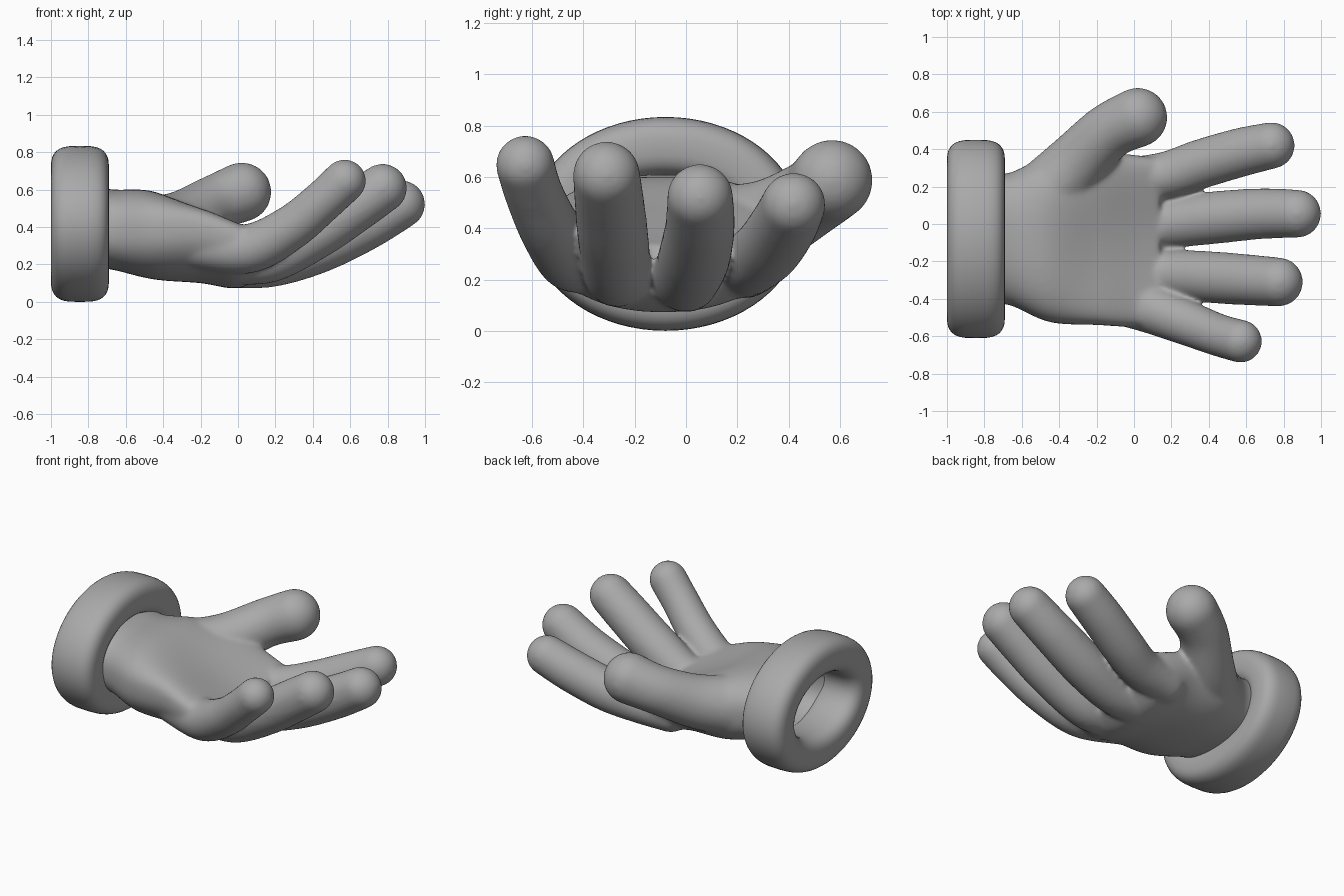
import bpy, bmesh, math
from mathutils import Matrix

if "Cube" in bpy.data.objects:
    bpy.data.objects.remove(bpy.data.objects["Cube"])

grey = bpy.data.materials.new("glove grey")
grey.diffuse_color = (0.4, 0.4, 0.4, 1)
grey.use_nodes = True
grey.node_tree.nodes["Principled BSDF"].inputs["Base Color"].default_value = grey.diffuse_color


def finish(bm, name):
    bmesh.ops.recalc_face_normals(bm, faces=bm.faces)
    me = bpy.data.meshes.new(name)
    bm.to_mesh(me)
    bm.free()
    ob = bpy.data.objects.new(name, me)
    bpy.context.collection.objects.link(ob)
    me.materials.append(grey)
    for p in me.polygons:
        p.use_smooth = True
    return ob


def power(v, e):
    return math.copysign(abs(v) ** e, v)


def spline(keys, t):
    """Catmull-Rom value through equal-length tuples, t from 0 to 1."""
    f = t * (len(keys) - 1)
    i = min(int(f), len(keys) - 2)
    u = f - i
    a, b, c, d = (keys[max(0, min(len(keys) - 1, i + k))] for k in (-1, 0, 1, 2))
    return [q + 0.5 * u * (r - p + u * (2*p - 5*q + 4*r - s + u * (3*(q - r) + s - p)))
            for p, q, r, s in zip(a, b, c, d)]


def skin(bm, rings):
    for r0, r1 in zip(rings, rings[1:]):
        n = len(r0)
        for j in range(n):
            bm.faces.new((r0[j], r0[(j + 1) % n], r1[(j + 1) % n], r1[j]))


# Cuff: rounded profile swept round an ellipse
bm = bmesh.new()
rings = []
for i in range(72):
    a = 2 * math.pi * i / 72
    ring = []
    for j in range(32):
        b = 2 * math.pi * j / 32
        c, s = math.cos(b), math.sin(b)
        x = -0.845 + 0.155 * power(c, 0.6)
        d = 0.115 * power(s, 0.75)
        ring.append(bm.verts.new((x, -0.08 + (0.415 + d) * math.cos(a),
                                  0.417 + (0.302 + d) * math.sin(a))))
    rings.append(ring)
skin(bm, rings + rings[:1])
finish(bm, "cuff")

# Palm: cupped cross-sections (x, centre y, half width, centre z, half height, cup)
bm = bmesh.new()
sections = [(-0.76, -0.08, 0.35, 0.40, 0.215, 0.0),
            (-0.66, -0.08, 0.355, 0.385, 0.215, 0.0),
            (-0.45, -0.08, 0.445, 0.355, 0.235, 0.04),
            (-0.2, -0.08, 0.46, 0.29, 0.19, 0.12),
            (0.0, -0.09, 0.46, 0.23, 0.158, 0.13),
            (0.14, -0.09, 0.435, 0.235, 0.095, 0.11)]


def section_ring(x, cy, w, cz, h, cup):
    ring = []
    for j in range(64):
        a = 2 * math.pi * j / 64
        u, v = power(math.cos(a), 0.8), power(math.sin(a), 0.8)
        lift = cup * u * u * (0.8 + 0.2 * v)
        ring.append(bm.verts.new((x, cy + w * u, cz + h * v + lift)))
    return ring


# Wrist opening: a shallow rounded pocket, then the outer skin
pocket = [(-0.53, 0.12), (-0.545, 0.45), (-0.6, 0.72), (-0.68, 0.83), (-0.76, 0.86)]
rings = [section_ring(x, -0.08, 0.35 * k, 0.395, 0.215 * k, 0) for x, k in pocket]
rings += [section_ring(*spline(sections, i / 30)) for i in range(31)]
skin(bm, rings)
bm.faces.new(rings[0])
bm.faces.new(rings[-1])

# Fingers and thumb: (x, y, z, radius) along each centre line
digits = [
    [(-0.2, -0.38, 0.30, 0.13), (0.06, -0.445, 0.285, 0.133), (0.28, -0.528, 0.395, 0.122),
     (0.45, -0.593, 0.535, 0.115), (0.57, -0.627, 0.647, 0.116)],
    [(-0.05, -0.265, 0.225, 0.13), (0.17, -0.268, 0.235, 0.133), (0.42, -0.285, 0.37, 0.14),
     (0.63, -0.30, 0.51, 0.137), (0.773, -0.31, 0.608, 0.132)],
    [(-0.05, 0.0, 0.205, 0.13), (0.17, 0.003, 0.21, 0.133), (0.42, 0.033, 0.29, 0.142),
     (0.68, 0.055, 0.41, 0.137), (0.872, 0.055, 0.522, 0.13)],
    [(-0.05, 0.23, 0.25, 0.125), (0.17, 0.26, 0.27, 0.128), (0.36, 0.322, 0.325, 0.133),
     (0.57, 0.383, 0.415, 0.132), (0.735, 0.42, 0.492, 0.126)],
    [(-0.52, 0.10, 0.365, 0.20), (-0.32, 0.31, 0.42, 0.17),
     (-0.14, 0.49, 0.52, 0.152), (0.02, 0.57, 0.587, 0.16)],
]
for keys in digits:
    for i in range(41):
        x, y, z, r = spline(keys, i / 40)
        bmesh.ops.create_icosphere(bm, subdivisions=3, radius=r,
                                   matrix=Matrix.Translation((x, y, z)))

# Webs between neighbouring fingers
for y, z in ((-0.395, 0.27), (-0.132, 0.225), (0.13, 0.245)):
    bmesh.ops.create_icosphere(bm, subdivisions=3, radius=0.11,
                               matrix=Matrix.Translation((0.06, y, z)))

# Fuse the hand into one soft surface
hand = finish(bm, "hand")
m = hand.modifiers.new("fuse", 'REMESH')
m.mode = 'VOXEL'
m.voxel_size = 0.011
m.use_smooth_shade = True
m = hand.modifiers.new("soften", 'SMOOTH')
m.factor = 0.5
m.iterations = 26
